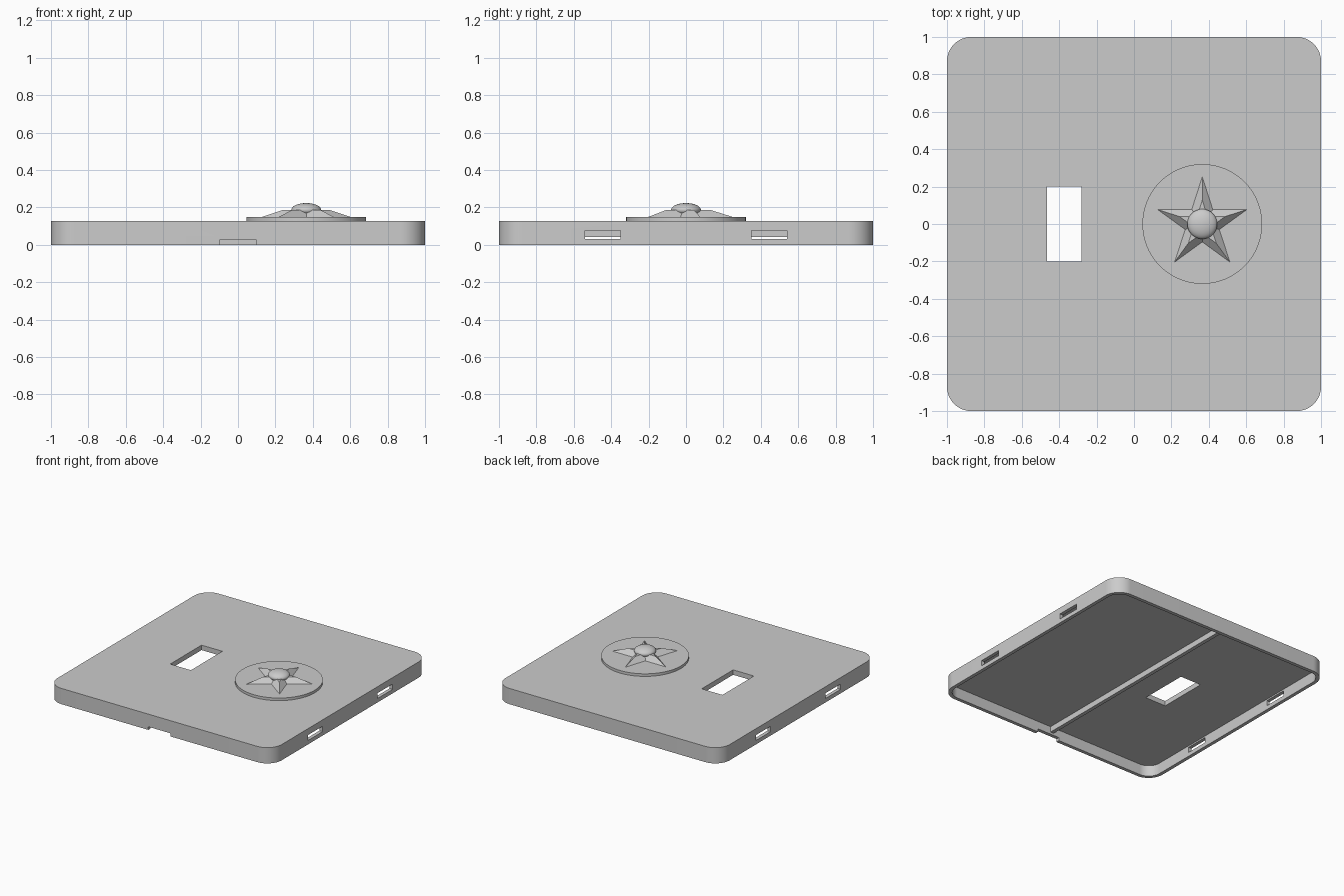
import bpy, bmesh, math
from mathutils import Vector

old = bpy.data.objects.get("Cube")
if old:
    bpy.data.objects.remove(old, do_unlink=True)

grey = bpy.data.materials.new("light_grey")
grey.use_nodes = True
colour = (0.6, 0.6, 0.6, 1)
grey.diffuse_color = colour
grey.node_tree.nodes["Principled BSDF"].inputs["Base Color"].default_value = colour

HEIGHT, WALL, CEILING = 0.127, 0.028, 0.087
STAR_X = 0.365


def make(name, bm):
    bmesh.ops.recalc_face_normals(bm, faces=bm.faces[:])
    mesh = bpy.data.meshes.new(name)
    bm.to_mesh(mesh)
    bm.free()
    mesh.materials.append(grey)
    ob = bpy.data.objects.new(name, mesh)
    bpy.context.collection.objects.link(ob)
    return ob


def prism(name, outline, z0, z1):
    bm = bmesh.new()
    face = bm.faces.new([bm.verts.new((x, y, z0)) for x, y in outline])
    top = bmesh.ops.extrude_face_region(bm, geom=[face])["geom"]
    verts = [v for v in top if isinstance(v, bmesh.types.BMVert)]
    bmesh.ops.translate(bm, verts=verts, vec=(0, 0, z1 - z0))
    return make(name, bm)


def box(name, x0, x1, y0, y1, z0, z1):
    return prism(name, [(x0, y0), (x1, y0), (x1, y1), (x0, y1)], z0, z1)


def rounded_square(half, radius, steps=16):
    points = []
    for k, (sx, sy) in enumerate([(1, 1), (-1, 1), (-1, -1), (1, -1)]):
        for i in range(steps + 1):
            a = math.pi / 2 * (k + i / steps)
            points.append((sx * (half - radius) + radius * math.cos(a),
                           sy * (half - radius) + radius * math.sin(a)))
    return points


def ring(count, radius, cx=0):
    return [(cx + radius * math.cos(2 * math.pi * i / count),
             radius * math.sin(2 * math.pi * i / count)) for i in range(count)]


def smooth(ob):
    bpy.ops.object.select_all(action="DESELECT")
    ob.select_set(True)
    bpy.context.view_layer.objects.active = ob
    bpy.ops.object.shade_smooth_by_angle(angle=math.radians(30))


def cut(ob, cutter):
    cutter.hide_render = True
    bpy.context.view_layer.objects.active = ob
    mod = ob.modifiers.new("cut", "BOOLEAN")
    mod.operation, mod.solver, mod.object = "DIFFERENCE", "EXACT", cutter
    bpy.ops.object.modifier_apply(modifier=mod.name)
    bpy.data.objects.remove(cutter, do_unlink=True)


# Hollow lid, open underneath
lid = prism("lid_shell", rounded_square(1, 0.13), 0, HEIGHT)
cut(lid, prism("cavity", rounded_square(1 - WALL, 0.13 - WALL), -0.1, CEILING))

# Window through the top, notch in the front rim, slots in both sides
cut(lid, box("window_cutter", -0.465, -0.28, -0.2, 0.2, 0.05, 0.2))
cut(lid, box("notch_cutter", -0.1, 0.1, -1.1, -0.9, -0.1, 0.025))
for sx in (-1, 1):
    for sy in (-1, 1):
        xs = sorted((sx * 0.9, sx * 1.1))
        ys = sorted((sy * 0.35, sy * 0.54))
        cut(lid, box("slot_cutter", *xs, *ys, 0.032, 0.075))
smooth(lid)

# Stiffening rib below the top plate
box("inner_rib", -0.05, -0.02, -1 + WALL, 1 - WALL, 0.042, CEILING + 0.005)

# Round base of the star
smooth(prism("star_base", ring(96, 0.32, STAR_X), HEIGHT - 0.005, 0.148))

# Five-pointed star with sloping sides and a flat top
bm = bmesh.new()
levels = []
for scale, z in ((1, 0.147), (0.5, 0.187)):
    loop = []
    for i in range(10):
        a = math.pi / 2 + i * math.pi / 5
        r = scale * (0.255 if i % 2 == 0 else 0.097)
        loop.append(bm.verts.new((STAR_X + r * math.cos(a), r * math.sin(a), z)))
    levels.append(loop)
low, high = levels
for i in range(10):
    j = (i + 1) % 10
    bm.faces.new((low[i], low[j], high[j], high[i]))
bm.faces.new(high)
bm.faces.new(low[::-1])
make("star", bm)

# Domed button at the star's centre
bm = bmesh.new()
bmesh.ops.create_uvsphere(bm, u_segments=48, v_segments=24, radius=0.08)
bmesh.ops.scale(bm, verts=bm.verts[:], vec=(1, 1, 0.46))
bmesh.ops.translate(bm, verts=bm.verts[:], vec=Vector((STAR_X, 0, 0.186)))
smooth(make("centre_dome", bm))
